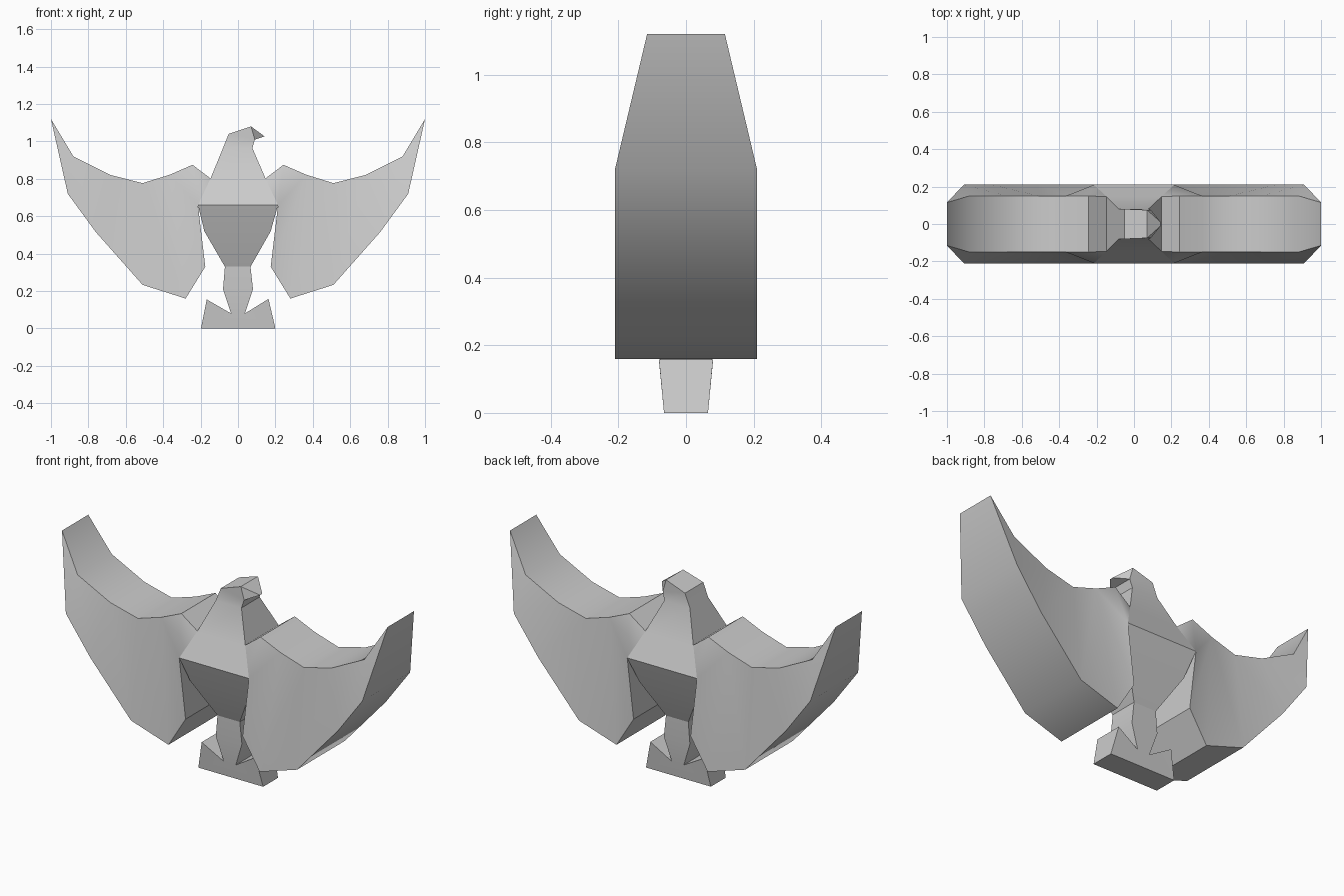
import bpy, bmesh, math

if "Cube" in bpy.data.objects:
    bpy.data.objects.remove(bpy.data.objects["Cube"])


def slab(name, pts, faces, open_edges=(), mirror=False):
    """Two facing skins at y = -d / +d from (x, z, d) points, joined by rim walls."""
    s = -1 if mirror else 1
    bm = bmesh.new()
    front = [bm.verts.new((s * x, -d, z)) for x, z, d in pts]
    back = [bm.verts.new((s * x, d, z)) for x, z, d in pts]
    edges = {}
    for f in faces:
        bm.faces.new([front[i] for i in f])
        bm.faces.new([back[i] for i in reversed(f)])
        for a, b in zip(f, f[1:] + f[:1]):
            edges.setdefault(frozenset((a, b)), []).append((a, b))
    skip = {frozenset(e) for e in open_edges}
    for key, uses in edges.items():
        if len(uses) == 1 and key not in skip:
            a, b = uses[0]
            bm.faces.new((front[b], front[a], back[a], back[b]))
    if mirror:
        bmesh.ops.reverse_faces(bm, faces=bm.faces[:])
    # make the normals point outward whatever the winding of the lists
    if sum(f.normal.y for f in bm.faces if f.normal_update() is None and f.calc_center_median().y < -0.03) > 0:
        bmesh.ops.reverse_faces(bm, faces=bm.faces[:])
    me = bpy.data.meshes.new(name)
    bm.to_mesh(me)
    bm.free()
    ob = bpy.data.objects.new(name, me)
    bpy.context.collection.objects.link(ob)
    bpy.ops.object.select_all(action='DESELECT')
    ob.select_set(True)
    bpy.context.view_layer.objects.active = ob
    bpy.ops.object.shade_smooth_by_angle(angle=math.radians(35))
    return ob


# Wings: top edge from tip to neck, then lower edge from tip to armpit
wing = [(1.0, 1.12, .115), (.88, .92, .15), (.68, .82, .15), (.51, .777, .15),
        (.365, .822, .15), (.243, .875, .15), (.147, .802, .146),
        (.91, .72, .21), (.76, .515, .21), (.51, .233, .21), (.28, .16, .21),
        (.175, .33, .21), (.214, .66, .21)]
wing_faces = [[0, 1, 7], [1, 2, 8, 7], [2, 3, 9, 8], [3, 4, 10, 9],
              [4, 11, 10], [4, 12, 11], [4, 5, 12], [5, 6, 12]]
slab("right_wing", wing, wing_faces, [(6, 12)])
slab("left_wing", wing, wing_faces, [(6, 12)], mirror=True)

# Body, head and beak: left and right points in rows from waist upward
body = [(-.07, .33, .08), (.067, .33, .08), (-.18, .52, .16), (.175, .52, .16),
        (-.214, .66, .21), (.214, .66, .21), (-.147, .802, .146), (.147, .802, .146),
        (-.08, .965, .08), (.077, .965, .08), (-.05, 1.04, .08), (.09, 1.01, .075),
        (.07, 1.08, .075), (.142, 1.027, .01)]
body_faces = [[i, i + 1, i + 3, i + 2] for i in range(0, 10, 2)]
body_faces += [[10, 11, 12], [11, 13, 12]]
slab("body_and_head", body, body_faces, [(0, 1), (4, 6), (5, 7)])

# Legs and splayed foot base
base = [(-.07, .33, .08), (.067, .33, .08), (-.08, .21, .08), (.08, .21, .08),
        (-.037, .08, .072), (.037, .08, .072), (-.198, 0, .065), (.2, 0, .065),
        (-.167, .155, .08), (.163, .158, .08)]
base_faces = [[0, 1, 3, 2], [2, 3, 5, 4], [4, 5, 7, 6], [8, 4, 6], [5, 9, 7]]
slab("legs_and_base", base, base_faces, [(0, 1)])
